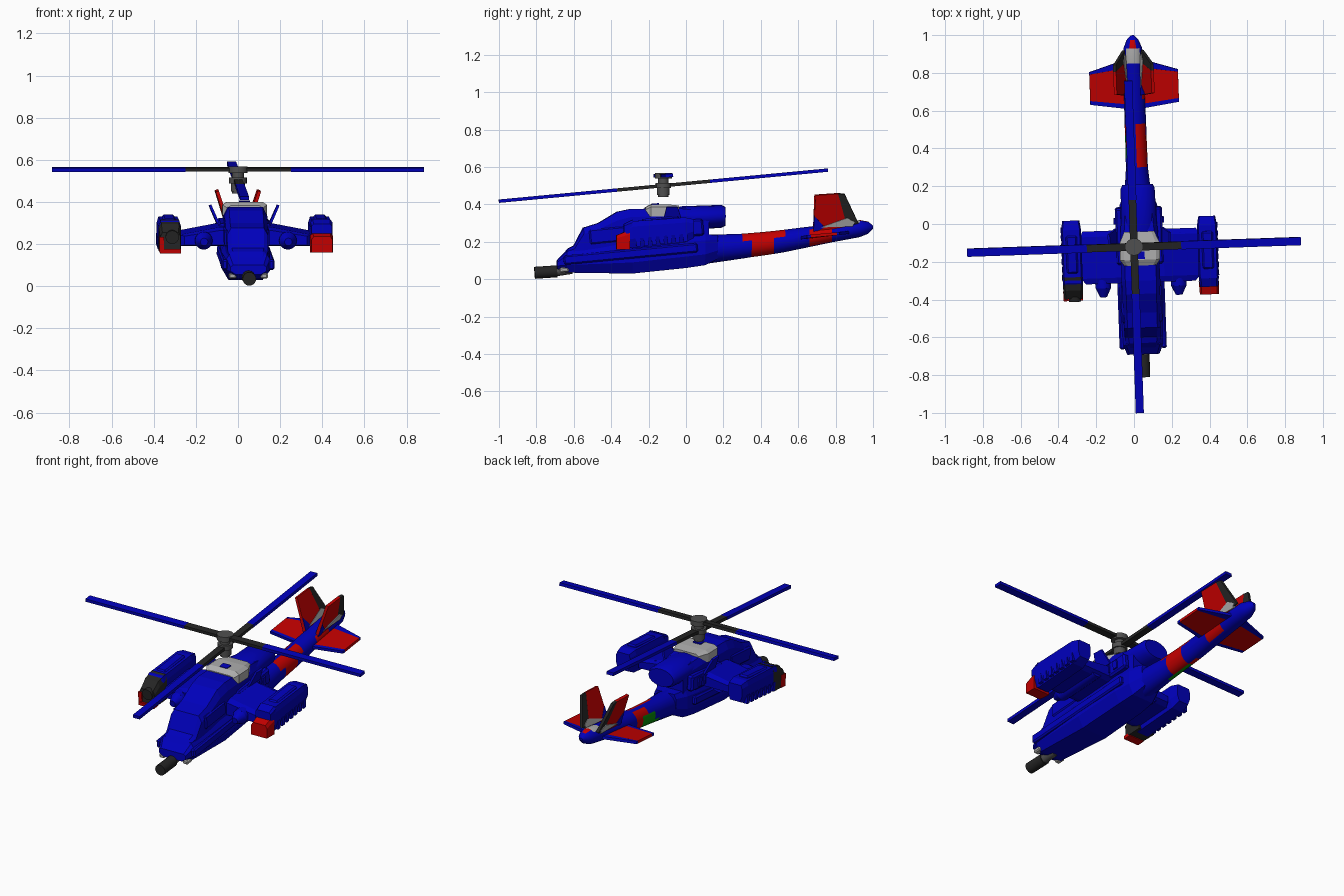
import bpy, bmesh, math
from mathutils import Matrix, Vector

if "Cube" in bpy.data.objects:
    bpy.data.objects.remove(bpy.data.objects["Cube"], do_unlink=True)

PITCH = math.radians(5.4)
TILT = Matrix.Rotation(PITCH, 4, 'X')
PIVOT = Vector((0, -0.12, 0))
FRAME = (Matrix.Translation((0.03, -0.12, 0)) @ Matrix.Rotation(math.radians(2), 4, 'Z')
         @ Matrix.Translation(-PIVOT))


def material(name, r, g, b):
    m = bpy.data.materials.new(name)
    m.use_nodes = True
    m.diffuse_color = (r, g, b, 1)
    m.node_tree.nodes["Principled BSDF"].inputs["Base Color"].default_value = (r, g, b, 1)
    return m


BLUE = material("deep blue", 0.0, 0.0, 0.5)
RED = material("red", 0.55, 0.0, 0.0)
GREEN = material("green", 0.002, 0.27, 0.002)
DARK = material("dark grey", 0.018, 0.018, 0.018)
GREY = material("mid grey", 0.08, 0.08, 0.08)
LIGHT = material("light grey", 0.42, 0.42, 0.42)


def finish(bm, name, mats, rule=None, smooth=False, bevel=0.0, thick=0.0):
    """Colour faces by rule, place in the model frame and link the object."""
    bmesh.ops.recalc_face_normals(bm, faces=bm.faces)
    for f in bm.faces:
        f.smooth = smooth
        if rule:
            f.material_index = rule(f.calc_center_median(), f.normal)
    bm.transform(FRAME)
    me = bpy.data.meshes.new(name)
    bm.to_mesh(me)
    bm.free()
    for m in mats:
        me.materials.append(m)
    if smooth:
        me.set_sharp_from_angle(angle=math.radians(35))
    ob = bpy.data.objects.new(name, me)
    bpy.context.collection.objects.link(ob)
    if thick:
        mod = ob.modifiers.new("thickness", 'SOLIDIFY')
        mod.thickness, mod.offset = thick, 0
    if bevel:
        mod = ob.modifiers.new("bevel", 'BEVEL')
        mod.width, mod.segments = bevel, 1
    return ob


ROUND = [(math.cos(a * math.pi / 8), 0.5 + 0.5 * math.sin(a * math.pi / 8)) for a in range(16)]
HULL = [(-.7, 0), (.7, 0), (1, .35), (1, .8), (.85, 1), (-.85, 1), (-1, .8), (-1, .35)]
CABIN = [(-1, 0), (1, 0), (1, .78), (.8, 1), (-.8, 1), (-1, .78)]
WING = [(-1, 0), (1, 0), (1, .6), (.4, 1), (-.4, 1), (-1, .6)]


def loft(name, stations, section, mats, x=0, **kw):
    """Skin a cross-section along y; stations are (y, bottom, top, half width)."""
    bm = bmesh.new()
    rings = [[bm.verts.new((x + fx * w, y, zb + fz * (zt - zb))) for fx, fz in section]
             for y, zb, zt, w in stations]
    n = len(section)
    for a, b in zip(rings, rings[1:]):
        for i in range(n):
            bm.faces.new((a[i], a[(i + 1) % n], b[(i + 1) % n], b[i]))
    bm.faces.new(rings[0])
    bm.faces.new(rings[-1])
    return finish(bm, name, mats, **kw)


def box(name, center, size, mat, rot=TILT, **kw):
    bm = bmesh.new()
    bmesh.ops.create_cube(bm, size=1)
    bm.transform(Matrix.Translation(center) @ rot @ Matrix.Diagonal((*size, 1)))
    return finish(bm, name, [mat], **kw)


def tube(name, a, b, r1, mat, r2=None, sides=16):
    a, b = Vector(a), Vector(b)
    bm = bmesh.new()
    bmesh.ops.create_cone(bm, cap_ends=True, segments=sides, radius1=r1,
                          radius2=r1 if r2 is None else r2, depth=(b - a).length)
    turn = (b - a).to_track_quat('Z', 'Y').to_matrix().to_4x4()
    bm.transform(Matrix.Translation((a + b) / 2) @ turn)
    return finish(bm, name, [mat], smooth=True)


def plate(name, pts, mat, thick=0.016):
    bm = bmesh.new()
    bm.faces.new([bm.verts.new(p) for p in pts])
    return finish(bm, name, [mat], thick=thick)


# Fuselage, canopy and engine
loft("lower_hull", [(-.69, .055, .10, .085), (-.64, .035, .15, .105), (-.29, .03, .20, .117),
                    (0, .06, .235, .112), (.10, .075, .24, .10), (.17, .11, .235, .07)], HULL, [BLUE])
loft("canopy", [(-.68, .08, .105, .08), (-.63, .1, .165, .09), (-.60, .1, .18, .095),
                (-.55, .12, .275, .098), (-.47, .15, .30, .1), (-.37, .15, .36, .1),
                (-.30, .18, .375, .103), (-.05, .2, .38, .1), (.12, .22, .36, .085)], CABIN, [BLUE])
loft("engine_housing", [(-.12, .25, .37, .085), (-.02, .26, .39, .095), (.19, .275, .397, .09),
                        (.21, .285, .387, .08)], ROUND, [BLUE], smooth=True)
loft("roof_fairing", [(-.22, .335, .382, .085), (-.19, .335, .40, .106), (-.10, .335, .40, .106),
                      (-.04, .35, .394, .08)], CABIN, [LIGHT])
box("roof_hatch", (0, -.165, .398), (.05, .04, .014), BLUE)
for s, side in ((1, "left"), (-1, "right")):
    box(f"{side}_cheek", (s * .11, -.30, .135), (.03, .72, .05), BLUE, bevel=.008)
    box(f"{side}_engine_panel", (s * .105, -.06, .265), (.04, .30, .09), BLUE, bevel=.01)
    box(f"{side}_canopy_frame", (s * .097, -.42, .235), (.02, .20, .08), BLUE, bevel=.008)
    for i in range(4):
        y = -.16 + i * .06
        box(f"{side}_vent_{i + 1}", (s * .127, y, .265 + .094 * (y + .06)), (.012, .03, .05), BLUE)
    box(f"{side}_nose_light", (s * .075, -.655, .05), (.035, .05, .025), LIGHT, bevel=.006)

# Nose gun
tube("gun_mount", (0, -.61, .055), (0, -.70, .042), .027, GREY)
tube("gun_barrel", (0, -.69, .042), (0, -.81, .034), .032, DARK)


# Tail boom with painted patches
def boom_paint(c, n):
    if n.z > .85 and c.y > .86:
        return 3 if c.y < .93 else 1
    if .66 < c.y < .78 and n.x > .5 and n.z < .6:
        return 1
    if not .30 < c.y < .53:
        return 0
    if n.x < 0 and n.z < .4:
        if c.y > .47:
            return 1
        return 2 if c.y > .35 or n.z < -.5 else 0
    if n.x < 0:
        return 1 if c.y > .41 and n.z < .9 else 0
    return 1 if n.z > .5 or .35 < c.y < .47 else 0


loft("tail_boom", [(.06, .075, .235, .08), (.3, .11, .243, .058), (.35, .118, .247, .058),
                   (.41, .126, .252, .057), (.47, .135, .258, .057), (.53, .145, .265, .057),
                   (.66, .172, .281, .056), (.78, .197, .296, .055), (.85, .21, .305, .055),
                   (.93, .225, .316, .05), (.975, .243, .308, .032), (1, .27, .287, .008)],
     ROUND, [BLUE, RED, GREEN, LIGHT], rule=boom_paint, smooth=True)

# Tail fins and stabilisers
for s, side in ((1, "left"), (-1, "right")):
    plate(f"{side}_fin", [(s * .035, .68, .25), (s * .1, .69, .45), (s * .1, .81, .458),
                          (s * .045, .86, .285)], RED)
    plate(f"{side}_fin_rear_edge", [(s * .1, .81, .458), (s * .1, .845, .455), (s * .05, .92, .30),
                                    (s * .045, .86, .285)], DARK)
    plate(f"{side}_fin_base", [(s * .045, .72, .28), (s * .06, .86, .33), (s * .052, .90, .308),
                               (s * .045, .89, .285)], LIGHT, .022)
    plate(f"{side}_fin_front_corner", [(s * .035, .68, .25), (s * .064, .685, .34),
                                       (s * .045, .74, .28)], BLUE, .021)
    plate(f"{side}_stabiliser", [(s * .03, .635, .222), (s * .235, .66, .23), (s * .235, .80, .243),
                                 (s * .03, .83, .246)], RED)
    plate(f"{side}_stabiliser_front", [(s * .03, .61, .22), (s * .235, .64, .228),
                                       (s * .235, .66, .23), (s * .03, .635, .222)], BLUE)
    plate(f"{side}_stabiliser_rear", [(s * .235, .80, .243), (s * .235, .812, .244),
                                      (s * .05, .87, .25), (s * .03, .83, .246)], BLUE)

# Stub wings, stores and outer pods
loft("stub_wings", [(-.31, .195, .265, .29), (-.28, .19, .28, .315), (-.06, .21, .30, .315),
                    (-.03, .225, .285, .30)], WING, [BLUE])
for s, side in ((1, "left"), (-1, "right")):
    x = s * .2
    tube(f"{side}_rocket", (x, -.33, .215), (x, -.05, .242), .042, BLUE)
    tube(f"{side}_rocket_nose", (x, -.33, .215), (x, -.38, .21), .042, BLUE, .018)
    plate(f"{side}_upright_blade", [(s * .125, -.13, .30), (s * .162, -.11, .385),
                                    (s * .162, -.05, .385), (s * .125, -.02, .30)], BLUE, .012)
    x = s * .36
    loft(f"{side}_pod", [(-.335, .18, .285, .048), (-.30, .165, .31, .053), (-.02, .195, .33, .053),
                         (.03, .22, .32, .045)], HULL, [BLUE], x=x)
    for i in range(7):
        y = -.27 + i * .042
        box(f"{side}_pod_rib_{i + 1}", (x + s * .042, y, .20 + .1 * (y + .27)), (.028, .024, .05), BLUE)
    box(f"{side}_pod_cap", (x, -.15, .318), (.06, .2, .025), BLUE, bevel=.008)
loft("left_pod_nose", [(-.385, .16, .235, .05), (-.315, .16, .262, .054)], CABIN, [RED], x=.36)
loft("left_pod_hood", [(-.345, .25, .295, .048), (-.30, .25, .318, .052)], CABIN, [BLUE], x=.36)
loft("right_pod_nose", [(-.385, .165, .255, .048), (-.34, .165, .295, .052),
                        (-.27, .17, .316, .054)], CABIN, [DARK], x=-.36)
box("right_pod_lip", (-.36, -.372, .168), (.1, .045, .02), RED)
box("right_pod_outer_lip", (-.402, -.368, .20), (.022, .045, .07), RED)
tube("right_pod_lens", (-.352, -.37, .235), (-.352, -.398, .232), .032, DARK)

# Rotor mast, hub and two stacked blade pairs
HUB = Vector((-.03, -.12, 0))


def at(z):
    return HUB + Vector((0, 0, z))


tube("mast", at(.44), at(.56), .028, GREY)
tube("mast_collar", at(.45), at(.50), .034, GREY)
tube("lower_hub", at(.487), at(.515), .042, GREY)
tube("upper_hub", at(.538), at(.568), .046, GREY)
for name, angle, z in (("left", 0, .554), ("back", 90, .50), ("right", 180, .554), ("front", 270, .50)):
    turn = TILT @ Matrix.Rotation(math.radians(angle), 4, 'Z')
    for part, a, b, wide, mat in (("root", 0, .25, .04, DARK), ("blade", .25, .884, .043, BLUE)):
        spot = at(z) + turn @ Vector(((a + b) / 2, 0, 0))
        box(f"{name}_rotor_{part}", spot, (b - a, wide, .018), mat, rot=turn)
